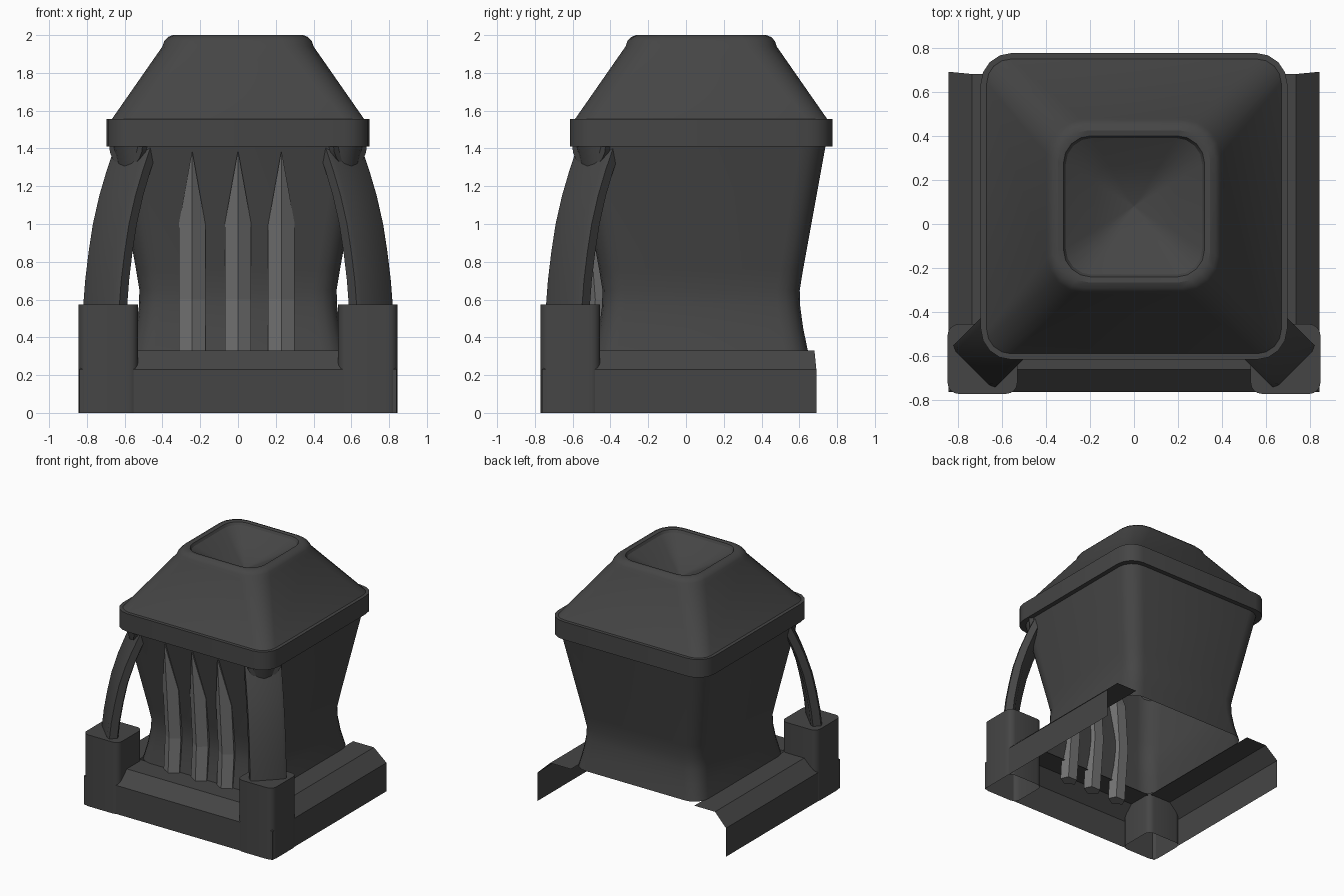
import bpy, bmesh, math
from mathutils import Vector

if "Cube" in bpy.data.objects:
    bpy.data.objects.remove(bpy.data.objects["Cube"])

CY = 0.08  # centre of the tower in y


def material(name, v):
    m = bpy.data.materials.new(name)
    m.diffuse_color = (v, v, v, 1)
    m.use_nodes = True
    m.node_tree.nodes["Principled BSDF"].inputs["Base Color"].default_value = m.diffuse_color
    return m


DARK = material("dark_grey", 0.06)
LIGHT = material("light_grey", 0.17)


def loft(name, rings, mat=DARK, closed=True, cap_start=False, cap_end=False, smooth=30):
    """Skin a list of equally sized point rings."""
    bm = bmesh.new()
    vs = [[bm.verts.new(p) for p in r] for r in rings]
    n = len(rings[0])
    for a, b in zip(vs, vs[1:]):
        for i in range(n if closed else n - 1):
            j = (i + 1) % n
            bm.faces.new((a[i], a[j], b[j], b[i]))
    if cap_start:
        bm.faces.new(vs[0][::-1])
    if cap_end:
        bm.faces.new(vs[-1])
    bmesh.ops.remove_doubles(bm, verts=bm.verts, dist=1e-5)
    me = bpy.data.meshes.new(name)
    bm.to_mesh(me)
    bm.free()
    ob = bpy.data.objects.new(name, me)
    bpy.context.collection.objects.link(ob)
    me.materials.append(mat)
    if smooth:
        bpy.ops.object.select_all(action='DESELECT')
        ob.select_set(True)
        bpy.context.view_layer.objects.active = ob
        bpy.ops.object.shade_smooth_by_angle(angle=math.radians(smooth))
    return ob


def rounded(h, r, z, cx=0.0, cy=CY, seg=4):
    """Square ring with rounded corners, half width h and corner radius r."""
    pts = []
    for k, (sx, sy) in enumerate([(1, 1), (-1, 1), (-1, -1), (1, -1)]):
        for s in range(seg + 1):
            a = math.pi / 2 * (k + s / seg)
            pts.append((cx + sx * (h - r) + r * math.cos(a),
                        cy + sy * (h - r) + r * math.sin(a), z))
    return pts


# Waisted tower body, open underneath
loft("tower_body", [rounded(h, r, z) for h, r, z in [
    (0.565, 0.12, 0.33), (0.54, 0.12, 0.45), (0.525, 0.12, 0.56), (0.522, 0.12, 0.65),
    (0.54, 0.12, 0.76), (0.66, 0.13, 1.42)]])

# Band under the roof
loft("roof_band", [rounded(h, r, z) for h, r, z in [
    (0.65, 0.12, 1.41), (0.695, 0.14, 1.41), (0.695, 0.14, 1.555), (0.65, 0.12, 1.555)]])

# Sloping roof with rolled rim and a sunken bowl
loft("roof_and_bowl", [rounded(h, r, z) for h, r, z in [
    (0.668, 0.11, 1.555), (0.40, 0.16, 1.94), (0.39, 0.16, 1.97), (0.37, 0.15, 1.99),
    (0.345, 0.14, 2.0), (0.32, 0.125, 1.995), (0.31, 0.12, 1.975),
    (0.18, 0.07, 1.89), (0.003, 0.001, 1.80)]], cap_end=True)


# Three-sided base skirt, open at the back
def u_path(x, y, z, back):
    return [(-x, back, z), (-x, y, z), (x, y, z), (x, back, z)]


loft("base_skirt", [u_path(0.84, -0.762, 0, 0.69), u_path(0.84, -0.762, 0.23, 0.69),
                    u_path(0.735, -0.66, 0.33, 0.68), u_path(0.55, -0.47, 0.33, 0.68)],
     closed=False, smooth=0)

for side, sx in (("left", -1), ("right", 1)):
    # Corner post, hollow below
    loft(side + "_post", [rounded(0.158, 0.05, z, sx * 0.687, -0.612) for z in (0, 0.575)],
         cap_end=True)

    # Curved flat arm leaning in to the tower corner
    out = Vector((sx, -1, 0)).normalized()
    across = Vector((-out.y, out.x, 0))
    arm = []
    for z, inset in [(0.54, 0.0), (0.7, 0.012), (0.85, 0.03), (1.0, 0.053),
                     (1.15, 0.087), (1.28, 0.125), (1.42, 0.172)]:
        c = Vector((sx * (0.705 - inset), -(0.627 - inset), z))
        arm.append([c + across * u * 0.135 + out * v * 0.042
                    for u, v in ((-1, -.7), (-1, .7), (-.8, 1), (.8, 1),
                                 (1, .7), (1, -.7), (.8, -1), (-.8, -1))])
    loft(side + "_arm", arm, cap_start=True, cap_end=True, smooth=50)

    # Half-round socket where the arm meets the band
    socket = []
    for d in (-0.06, 0.055):
        c = Vector((sx * 0.555, -0.475, 1.415)) + out * d
        socket.append([c + across * 0.125 * math.cos(a) - Vector((0, 0, 0.115)) * math.sin(a)
                       for a in [math.pi * i / 10 for i in range(11)]])
    loft(side + "_arm_socket", socket, cap_start=True, cap_end=True)

# Pointed faceted fins on the front
for i, x in enumerate((-0.243, 0.0, 0.23)):
    fin = []
    for z, w, front, mid, back in [(0.18, 0.07, -0.55, -0.51, -0.45),
                                   (0.60, 0.07, -0.53, -0.48, -0.41),
                                   (1.00, 0.07, -0.56, -0.51, -0.44),
                                   (1.38, 0.002, -0.592, -0.588, -0.575)]:
        fin.append([(x, front, z), (x + w, mid, z), (x + w * 0.6, back, z),
                    (x - w * 0.6, back, z), (x - w, mid, z)])
    loft("front_fin_%d" % (i + 1), fin, LIGHT, cap_start=True, cap_end=True, smooth=0)

# Consistent outward normals on the closed parts
for ob in bpy.context.collection.objects:
    bm = bmesh.new()
    bm.from_mesh(ob.data)
    bmesh.ops.recalc_face_normals(bm, faces=bm.faces)
    bm.to_mesh(ob.data)
    bm.free()
